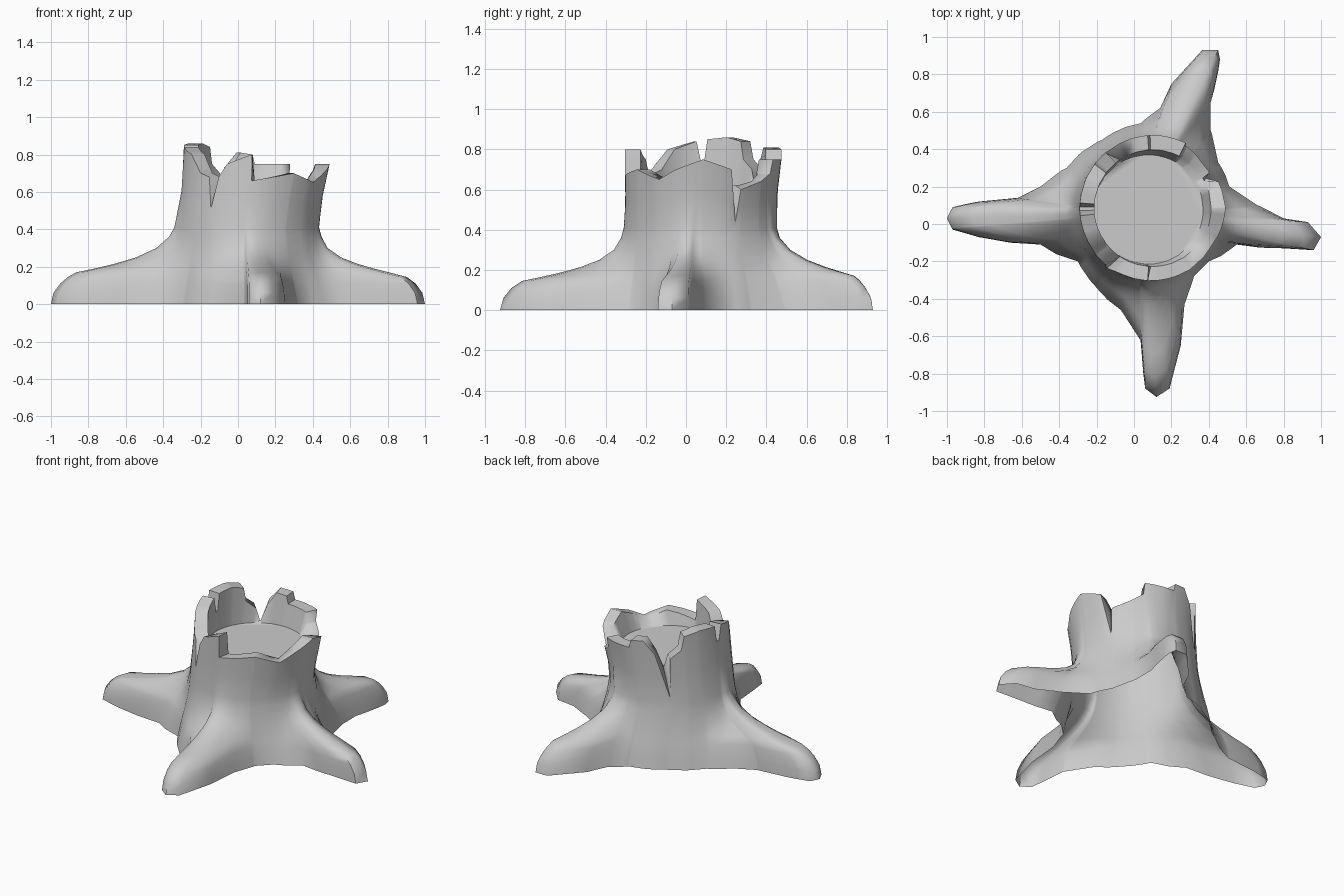
import bpy, bmesh, math

if "Cube" in bpy.data.objects:
    bpy.data.objects.remove(bpy.data.objects["Cube"])

C = (0.08, 0.09)            # common centre of all rays
DISC_Z = 0.61

# ground outline of trunk and four roots (counter-clockwise, from the right root tip)
OUTLINE = [(1.0, -.07), (.93, .01), (.8, .03), (.66, .1), (.51, .2), (.45, .33), (.41, .5),
           (.41, .65), (.46, .88), (.45, .93), (.365, .93), (.2, .75), (.14, .62), (.04, .54),
           (-.17, .45), (-.36, .3), (-.5, .2), (-.62, .14), (-.83, .12), (-.97, .09), (-1, .03),
           (-.97, -.03), (-.83, -.07), (-.66, -.1), (-.5, -.11), (-.3, -.2), (-.2, -.34),
           (-.07, -.46), (.035, -.62), (.06, -.88), (.12, -.925), (.19, -.88), (.25, -.65),
           (.27, -.43), (.32, -.28), (.4, -.2), (.55, -.11), (.8, -.13), (.96, -.14)]

# broken rim: (angle in degrees, height)
RIM = [(0, .75), (22, .70), (28, .44), (31, .60), (50, .64), (61, .68), (63, .75), (92, .75),
       (94, .80), (106, .81), (116, .73), (124, .44), (129, .70), (140, .75), (143, .84),
       (158, .86), (176, .85), (179, .74), (182, .74), (186, .84), (207, .80), (221, .70),
       (231, .68), (236, .51), (240, .68), (246, .75), (266, .80), (268, .66), (302, .70),
       (326, .65), (340, .70)]

# share of the reach left at each height, for root ridges and for the webs between roots
REACH = [(0, 1), (.06, .98), (.12, .91), (.16, .82), (.19, .6), (.22, .42), (.26, .24),
         (.32, .1), (.40, .03), (.5, 0)]
WEB = [(0, 1), (.1, .76), (.2, .46), (.3, .2), (.4, .05), (.5, 0)]
LEVELS = [0, .06, .11, .145, .17, .19, .215, .25, .30, .36, .41]


def interp(table, x):
    if x <= table[0][0]:
        return table[0][1]
    for (x0, y0), (x1, y1) in zip(table, table[1:]):
        if x <= x1:
            return y0 + (y1 - y0) * (x - x0) / (x1 - x0)
    return table[-1][1]


def wrap(table):
    table = sorted(table)
    return ([(table[-1][0] - 360, table[-1][1])] + table
            + [(table[0][0] + 360, table[0][1])])


polar = [(math.degrees(math.atan2(y - C[1], x - C[0])) % 360, math.hypot(x - C[0], y - C[1]))
         for x, y in OUTLINE]
ground, rim = wrap(polar), wrap(RIM)

# all rays: outline corners and rim corners
angles = sorted({a for a, _ in polar} | {a for a, _ in RIM})


def trunk_point(a, z, inset=0.0):
    t = min(max((z - .45) / .3, 0), 1)
    r = .37 + .02 * t - inset
    return (.055 + .045 * t + r * math.cos(a), .07 + .015 * t + r * math.sin(a))


def outer_point(deg, z):
    a = math.radians(deg)
    tx, ty = trunk_point(a, z)
    r0 = interp(ground, deg)
    zz = z * (1 - .1 * math.cos(a - math.radians(120)))
    w = min(max((r0 - .48) / .25, 0), 1)
    f = w * interp(REACH, zz) + (1 - w) * interp(WEB, zz)
    gx, gy = C[0] + r0 * math.cos(a), C[1] + r0 * math.sin(a)
    return (tx + (gx - tx) * f, ty + (gy - ty) * f, z)


def build(name, rings, cap=False):
    bm = bmesh.new()
    loops = [[bm.verts.new(p) for p in ring] for ring in rings]
    n = len(loops[0])
    for lo, hi in zip(loops, loops[1:]):
        for i in range(n):
            j = (i + 1) % n
            bm.faces.new((lo[i], lo[j], hi[j], hi[i]))
    if cap:
        bm.faces.new(loops[-1])
    me = bpy.data.meshes.new(name)
    bm.to_mesh(me)
    bm.free()
    ob = bpy.data.objects.new(name, me)
    bpy.context.collection.objects.link(ob)
    bpy.ops.object.select_all(action='DESELECT')
    ob.select_set(True)
    bpy.context.view_layer.objects.active = ob
    bpy.ops.object.shade_smooth_by_angle(angle=math.radians(62))
    return ob


# bark with roots, open underneath; rim thickness, inner wall and cut wood disc on top
rings = [[outer_point(d, z) for d in angles] for z in LEVELS]
tops = [interp(rim, d) for d in angles]
for k in (.5, 1):
    rings.append([outer_point(d, LEVELS[-1] + (t - LEVELS[-1]) * k) for d, t in zip(angles, tops)])
rings.append([trunk_point(math.radians(d), .75, .078) + (max(t, DISC_Z + .01),)
              for d, t in zip(angles, tops)])
rings.append([trunk_point(math.radians(d), .6, .088) + (DISC_Z,) for d in angles])
build("tree_stump", rings, cap=True)
